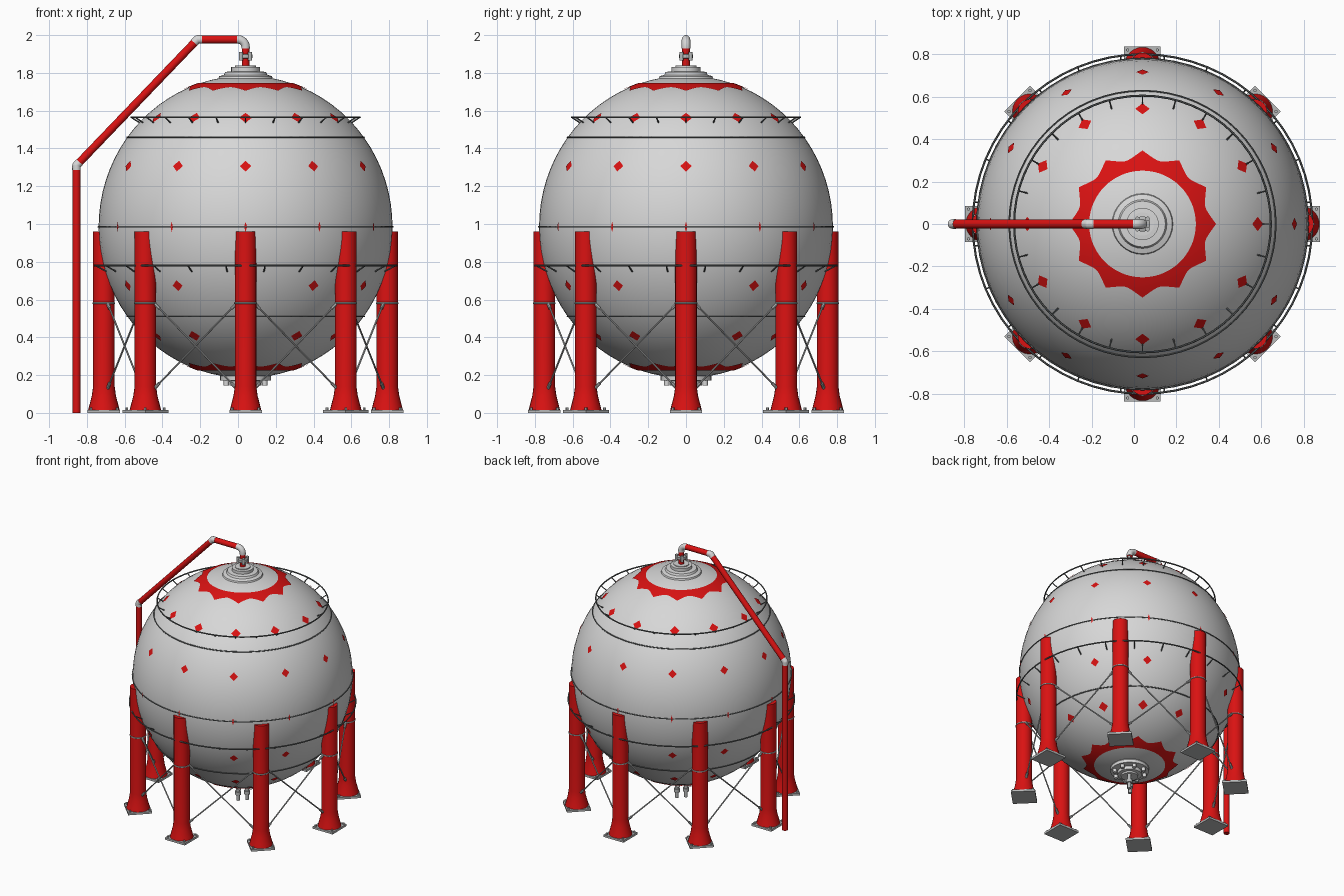
import bpy, bmesh, math
from math import sin, cos, pi, radians, sqrt
from mathutils import Vector, Matrix

old = bpy.data.objects.get("Cube")
if old:
    bpy.data.objects.remove(old, do_unlink=True)

CX, CZ, RX, RZ = 0.04, 0.985, 0.778, 0.80   # tank centre and radii
LEG_R = 0.75                                # leg circle radius
AXIS = Vector((CX, 0, 0))


def material(name, r, g, b):
    m = bpy.data.materials.new(name)
    m.use_nodes = True
    m.diffuse_color = (r, g, b, 1)
    m.node_tree.nodes["Principled BSDF"].inputs["Base Color"].default_value = (r, g, b, 1)
    return m


SHELL = material("shell_grey", 0.68, 0.68, 0.68)
RED = material("red_paint", 0.7, 0.006, 0.006)
STEEL = material("steel_grey", 0.48, 0.49, 0.49)
DARK = material("dark_rail", 0.12, 0.13, 0.13)


def finish(name, bm, mat, angle=35):
    bmesh.ops.recalc_face_normals(bm, faces=bm.faces)
    me = bpy.data.meshes.new(name)
    bm.to_mesh(me)
    bm.free()
    me.materials.append(mat)
    ob = bpy.data.objects.new(name, me)
    bpy.context.collection.objects.link(ob)
    bpy.ops.object.select_all(action='DESELECT')
    ob.select_set(True)
    bpy.context.view_layer.objects.active = ob
    bpy.ops.object.shade_smooth_by_angle(angle=radians(angle))
    return ob


def rod(bm, a, b, r, segs=12):
    """Capped cylinder between two points."""
    a, b = Vector(a), Vector(b)
    rot = (b - a).to_track_quat('Z', 'Y').to_matrix().to_4x4()
    bmesh.ops.create_cone(bm, cap_ends=True, segments=segs, radius1=r, radius2=r,
                          depth=(b - a).length, matrix=Matrix.Translation((a + b) / 2) @ rot)


def lathe(bm, profile, centre, segs=32):
    """Spin (radius, height) points around a vertical axis, capping both ends."""
    rings = [[bm.verts.new((centre[0] + r * cos(2 * pi * i / segs),
                            centre[1] + r * sin(2 * pi * i / segs), z)) for i in range(segs)]
             for r, z in profile]
    for lo, hi in zip(rings, rings[1:]):
        for i in range(segs):
            j = (i + 1) % segs
            bm.faces.new((lo[i], lo[j], hi[j], hi[i]))
    bm.faces.new(rings[0])
    bm.faces.new(rings[-1])


def hoop(bm, radius, z, r, segs=64, sides=6):
    """Thin horizontal ring around the tank axis."""
    rings = []
    for i in range(segs):
        a = 2 * pi * i / segs
        rings.append([bm.verts.new(polar(radius + r * cos(2 * pi * k / sides), a,
                                         z + r * sin(2 * pi * k / sides))) for k in range(sides)])
    for i in range(segs):
        p, q = rings[i], rings[(i + 1) % segs]
        for k in range(sides):
            m = (k + 1) % sides
            bm.faces.new((p[k], q[k], q[m], p[m]))


def polar(r, a, z):
    return Vector((CX + r * cos(a), r * sin(a), z))


def on_shell(lat, a, lift=0.004):
    return polar((RX + lift) * cos(lat), a, CZ + (RZ + lift) * sin(lat))


def shell_radius(z):
    return RX * sqrt(1 - ((z - CZ) / RZ) ** 2)


# Tank shell
bm = bmesh.new()
bmesh.ops.create_uvsphere(bm, u_segments=72, v_segments=40, radius=1,
                          matrix=Matrix.Translation((CX, 0, CZ)) @ Matrix.Diagonal((RX, RX, RZ, 1)))
finish("tank_shell", bm, SHELL)

# Weld seams
bm = bmesh.new()
for z in (0.51, CZ, 1.46):
    hoop(bm, shell_radius(z) + 0.002, z, 0.004)
finish("weld_seams", bm, DARK)

# Painted diamonds, twelve to a row
bm = bmesh.new()
rows = [(0.575, 0.034, 0.036), (0.32, 0.03, 0.03), (0, 0.008, 0.026),
        (-0.31, 0.03, 0.03), (-0.575, 0.034, 0.036)]
for dz, half_w, half_h in rows:
    lat = math.asin(dz / RZ)
    da, dl = half_w / (RX * cos(lat)), half_h / RX
    for i in range(12):
        a = i * pi / 6
        corners = [(lat, a - da), (lat - dl, a), (lat, a + da), (lat + dl, a)]
        bm.faces.new([bm.verts.new(on_shell(*c)) for c in corners])
diamonds = finish("painted_diamonds", bm, RED)

# Painted scalloped rings near the top and bottom
for name, side in (("top_painted_ring", 1), ("bottom_painted_ring", -1)):
    bm = bmesh.new()
    steps, bands, loops = 144, 4, []
    for i in range(steps):
        a = 2 * pi * i / steps
        tip = abs(1 - 2 * ((i / 12) % 1)) ** 1.6
        outer = 0.305 + 0.04 * tip
        loops.append([bm.verts.new(on_shell(side * math.acos((0.25 + (outer - 0.25) * k / bands) / RX), a))
                      for k in range(bands + 1)])
    for i in range(steps):
        p, q = loops[i], loops[(i + 1) % steps]
        for k in range(bands):
            bm.faces.new((p[k], p[k + 1], q[k + 1], q[k]))
    finish(name, bm, RED)

# Spray rings standing off the shell on short brackets
for name, radius, z, inner, drop in (("upper_spray_ring", 0.605, 1.565, 0.562, 0.028),
                                     ("lower_spray_ring", 0.80, 0.78, 0.742, 0.032)):
    bm = bmesh.new()
    hoop(bm, radius, z, 0.005)
    for i in range(24):
        a = (i + 0.5 * (radius > 0.7)) * pi / 12
        rod(bm, polar(radius, a, z), polar(inner, a, z - drop), 0.004, 6)
    finish(name, bm, DARK)

# Legs, foot plates, bolts and collars
legs, plates, collars = bmesh.new(), bmesh.new(), bmesh.new()
for i in range(8):
    a = i * pi / 4
    c = polar(LEG_R, a, 0)
    lathe(legs, [(0.083, 0.016), (0.077, 0.04), (0.064, 0.09), (0.057, 0.14), (0.057, 0.96)], c, 24)
    turn = Matrix.Translation(c) @ Matrix.Rotation(a, 4, 'Z')
    bmesh.ops.create_cube(plates, size=1, matrix=turn @ Matrix.Translation((0, 0, 0.008))
                          @ Matrix.Diagonal((0.172, 0.172, 0.016, 1)))
    for sx in (-1, 1):
        for sy in (-1, 1):
            foot = turn @ Vector((sx * 0.07, sy * 0.07, 0.014))
            rod(plates, foot, foot + Vector((0, 0, 0.014)), 0.008, 6)
    lathe(collars, [(0.057, 0.576), (0.06, 0.578), (0.06, 0.584), (0.057, 0.586)], c, 24)
finish("legs", legs, RED)
finish("foot_plates", plates, STEEL)
finish("leg_collars", collars, STEEL)

# Crossed braces between neighbouring legs, with thicker end sockets
bm = bmesh.new()
for i in range(8):
    p, q = polar(LEG_R, i * pi / 4, 0), polar(LEG_R, (i + 1) * pi / 4, 0)
    along = (q - p).normalized() * 0.052
    for za, zb in ((0.58, 0.13), (0.13, 0.58)):
        s = p + along + Vector((0, 0, za))
        e = q - along + Vector((0, 0, zb))
        rod(bm, s, e, 0.005, 8)
        rod(bm, s, s.lerp(e, 0.06), 0.009, 8)
        rod(bm, e, e.lerp(s, 0.06), 0.009, 8)
finish("cross_braces", bm, STEEL)

# Manway neck on top
bm = bmesh.new()
lathe(bm, [(0.15, 1.75), (0.14, 1.782), (0.115, 1.79), (0.108, 1.805), (0.076, 1.808),
           (0.076, 1.83), (0.055, 1.832), (0.055, 1.838)], AXIS)
finish("top_manway", bm, SHELL)

# Outlet flange underneath, with studs
bm = bmesh.new()
lathe(bm, [(0.15, 0.215), (0.135, 0.195), (0.135, 0.172), (0.085, 0.17), (0.085, 0.145),
           (0.06, 0.143), (0.06, 0.13)], AXIS)
for i in range(8):
    a = (i + 0.5) * pi / 4
    rod(bm, polar(0.11, a, 0.19), polar(0.11, a, 0.145), 0.014)
finish("bottom_manway", bm, SHELL)

# Two drain nozzles
bm = bmesh.new()
for s in (-0.023, 0.023):
    lathe(bm, [(0.013, 0.015), (0.013, 0.06), (0.022, 0.06), (0.022, 0.085), (0.014, 0.085),
               (0.014, 0.14)], (CX + s, s), 16)
finish("drain_nozzles", bm, STEEL)

# Vent pipe runs
path = [Vector(p) for p in ((-0.855, 0, 0), (-0.855, 0, 1.31), (-0.215, 0, 1.977), (0.005, 0, 1.977))]
bm = bmesh.new()
for a, b in zip(path, path[1:]):
    rod(bm, a, b, 0.021, 20)
rod(bm, (CX, 0, 1.83), (CX, 0, 1.945), 0.02, 20)
finish("vent_pipe", bm, RED)

# Pale joints and the end elbow
bm = bmesh.new()
for i in (1, 2):
    for other in (path[i - 1], path[i + 1]):
        rod(bm, path[i], path[i] + (other - path[i]).normalized() * 0.024, 0.0225, 20)
    bmesh.ops.create_uvsphere(bm, u_segments=20, v_segments=12, radius=0.0225,
                              matrix=Matrix.Translation(path[i]))
finish("pipe_joints", bm, SHELL)

curve = bpy.data.curves.new("pipe_elbow", 'CURVE')
curve.dimensions = '3D'
curve.bevel_depth = 0.0225
curve.bevel_resolution = 4
curve.use_fill_caps = True
spline = curve.splines.new('POLY')
bend = [(CX - 0.04 + 0.04 * sin(t * pi / 16), 0, 1.937 + 0.04 * cos(t * pi / 16)) for t in range(9)]
bend = [(-0.005, 0, 1.977)] + bend + [(CX, 0, 1.93)]
spline.points.add(len(bend) - 1)
for pt, co in zip(spline.points, bend):
    pt.co = (*co, 1)
curve.materials.append(SHELL)
bpy.context.collection.objects.link(bpy.data.objects.new("pipe_elbow", curve))

# Bolted coupling on the riser
bm = bmesh.new()
lathe(bm, [(0.03, 1.875), (0.036, 1.878), (0.036, 1.897), (0.03, 1.9)], AXIS, 24)
for i in range(4):
    a = (i + 0.5) * pi / 2
    rod(bm, polar(0.034, a, 1.865), polar(0.034, a, 1.91), 0.011)
finish("riser_coupling", bm, STEEL)
